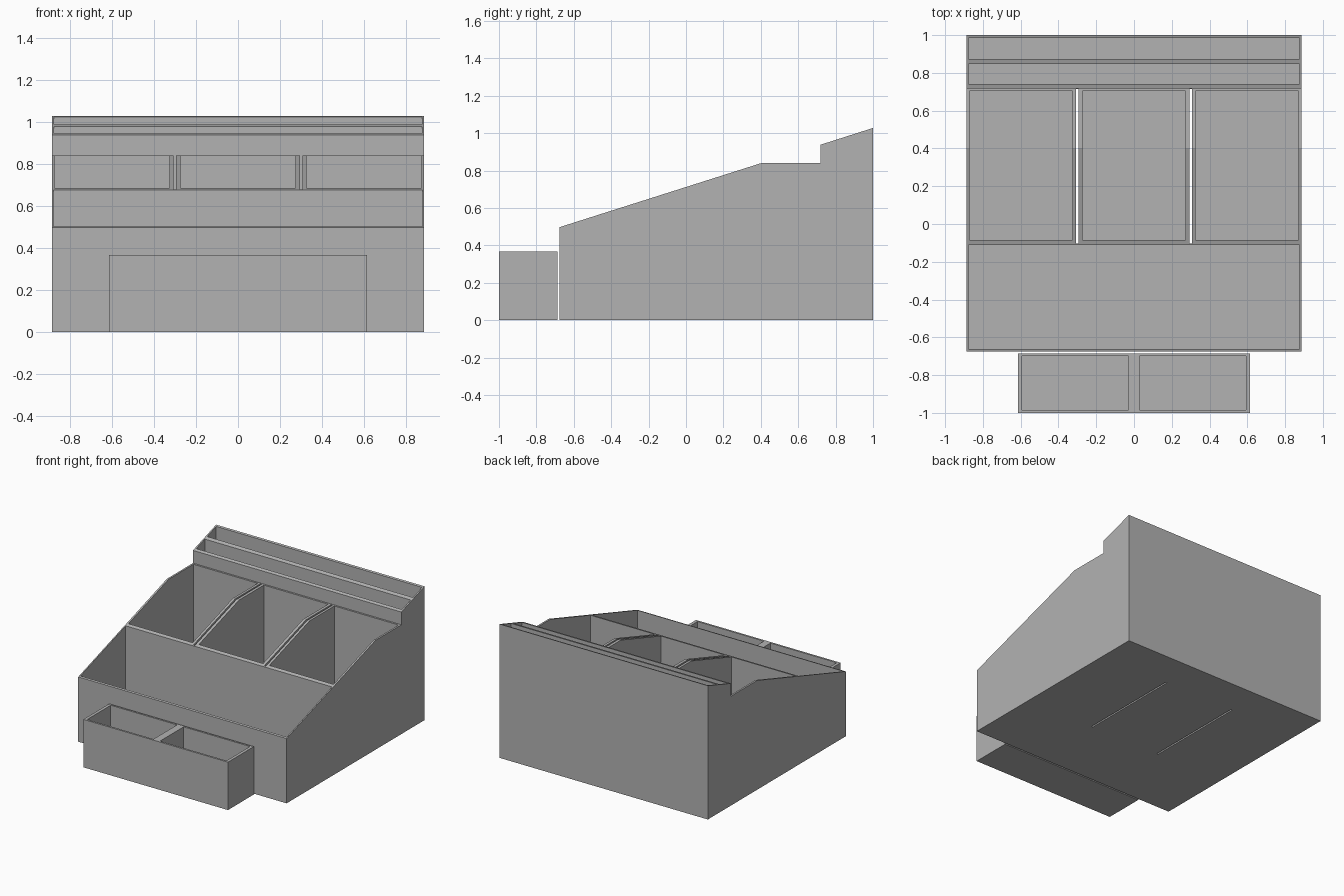
import bpy
import bmesh

cube = bpy.data.objects.get("Cube")
if cube:
    bpy.data.objects.remove(cube, do_unlink=True)

GREY = (0.45, 0.45, 0.45, 1.0)
grey = bpy.data.materials.new("plain grey")
grey.use_nodes = True
grey.diffuse_color = GREY
grey.node_tree.nodes["Principled BSDF"].inputs["Base Color"].default_value = GREY


def add_object(name, bm):
    bmesh.ops.recalc_face_normals(bm, faces=bm.faces[:])
    mesh = bpy.data.meshes.new(name)
    bm.to_mesh(mesh)
    bm.free()
    mesh.materials.append(grey)
    obj = bpy.data.objects.new(name, mesh)
    bpy.context.collection.objects.link(obj)
    return obj


def extrude_profile(bm, profile, x0, x1):
    """Sweep a side outline of (y, z) points from x0 to x1."""
    face = bm.faces.new([bm.verts.new((x0, y, z)) for y, z in profile])
    swept = bmesh.ops.extrude_face_region(bm, geom=[face])["geom"]
    moved = [v for v in swept if isinstance(v, bmesh.types.BMVert)]
    bmesh.ops.translate(bm, verts=moved, vec=(x1 - x0, 0, 0))


def add_block(bm, x0, x1, y0, y1, z0, z1):
    extrude_profile(bm, [(y0, z0), (y1, z0), (y1, z1), (y0, z1)], x0, x1)


def carve(obj, boxes):
    """Cut a set of separate boxes out of a solid and bake the result."""
    bm = bmesh.new()
    for box in boxes:
        add_block(bm, *box)
    cutter = add_object("pocket_cutter", bm)
    cutter.hide_render = True
    mod = obj.modifiers.new("pockets", 'BOOLEAN')
    mod.operation = 'DIFFERENCE'
    mod.solver = 'EXACT'
    mod.object = cutter
    bpy.context.view_layer.update()
    graph = bpy.context.evaluated_depsgraph_get()
    carved = bpy.data.meshes.new_from_object(obj.evaluated_get(graph))
    obj.modifiers.clear()
    obj.data = carved
    bpy.data.objects.remove(cutter, do_unlink=True)


FLOOR = 0.015
TOP = 1.3

# Sloped organizer body with a raised back section
bm = bmesh.new()
side = [(-0.675, 0), (1, 0), (1, 1.028), (0.718, 0.938),
        (0.718, 0.84), (0.402, 0.84), (-0.675, 0.498)]
extrude_profile(bm, side, -0.886, 0.886)
body = add_object("organizer_body", bm)

# Wide front pocket and two narrow back slots
pockets = [(-0.877, 0.877, -0.661, -0.111, FLOOR, TOP),
           (-0.875, 0.875, 0.742, 0.846, FLOOR, TOP),
           (-0.875, 0.875, 0.874, 0.985, FLOOR, TOP)]
# Three middle compartments
for x in (-0.599, 0, 0.599):
    pockets.append((x - 0.273, x + 0.273, -0.085, 0.704, FLOOR, TOP))
# Thin open gaps between the compartments
for x in (-0.301, 0.301):
    pockets.append((x - 0.006, x + 0.006, -0.103, 0.716, -0.1, TOP))
carve(body, pockets)

# Separate two-pocket tray in front
bm = bmesh.new()
add_block(bm, -0.615, 0.615, -1, -0.686, 0, 0.368)
tray = add_object("front_tray", bm)
carve(tray, [(x - 0.282, x + 0.282, -0.985, -0.7, FLOOR, TOP)
             for x in (-0.31, 0.31)])
